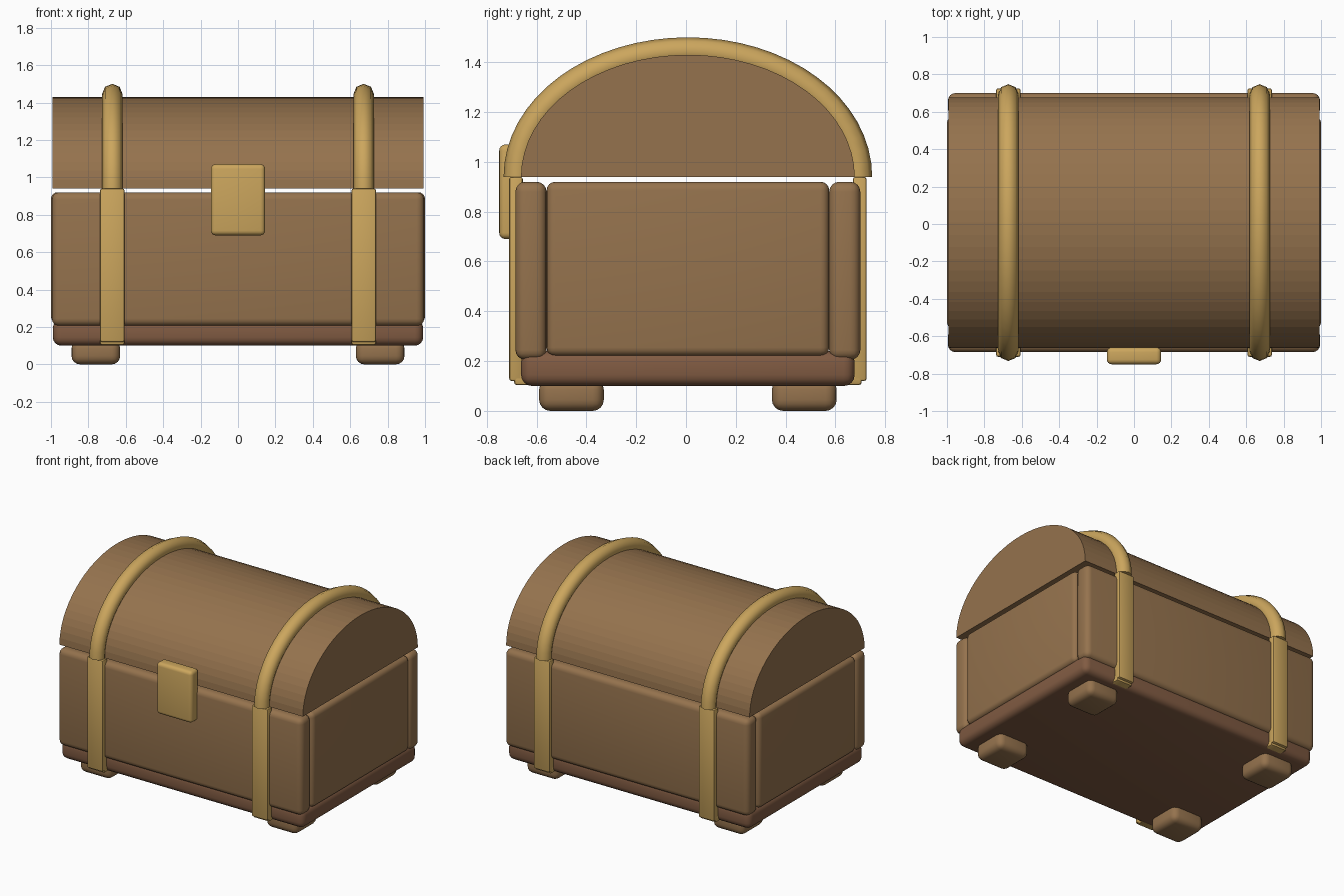
import bpy, bmesh
from math import sin, cos, pi, radians
from mathutils import Matrix, Vector

if "Cube" in bpy.data.objects:
    bpy.data.objects.remove(bpy.data.objects["Cube"])

CY = 0.0075          # chest middle; the lock pushes the bounding box forward
LID_Z = 0.94


def material(name, color):
    m = bpy.data.materials.new(name)
    m.diffuse_color = (*color, 1)
    m.use_nodes = True
    m.node_tree.nodes["Principled BSDF"].inputs["Base Color"].default_value = m.diffuse_color
    return m


WOOD = material("wood", (0.30, 0.17, 0.075))
DARK = material("dark_wood", (0.22, 0.105, 0.055))
BRASS = material("brass", (0.60, 0.38, 0.11))


def finish(ob, mat, smooth=True):
    ob.data.materials.append(mat)
    if smooth:
        bpy.ops.object.select_all(action='DESELECT')
        ob.select_set(True)
        bpy.context.view_layer.objects.active = ob
        bpy.ops.object.shade_smooth_by_angle(angle=radians(35))
    return ob


def mesh_object(name, bm):
    bmesh.ops.recalc_face_normals(bm, faces=bm.faces)
    me = bpy.data.meshes.new(name)
    bm.to_mesh(me)
    bm.free()
    ob = bpy.data.objects.new(name, me)
    bpy.context.collection.objects.link(ob)
    return ob


def box(name, x, y, z, mat, bevel=0.04, segments=4):
    """Rounded box from (min, max) ranges."""
    lo, hi = Vector((x[0], y[0], z[0])), Vector((x[1], y[1], z[1]))
    bm = bmesh.new()
    bmesh.ops.create_cube(bm, size=1, matrix=Matrix.Translation((lo + hi) / 2)
                          @ Matrix.Diagonal((*(hi - lo), 1)))
    bmesh.ops.bevel(bm, geom=bm.edges[:], offset=bevel, segments=segments,
                    profile=0.5, affect='EDGES')
    return finish(mesh_object(name, bm), mat)


def arch(ry, rz, n):
    return [(CY - ry * cos(pi * i / n), LID_Z + rz * sin(pi * i / n))
            for i in range(n + 1)]


# Body: floor, front and back walls, end walls
box("base", (-0.99, 0.99), (CY - 0.67, CY + 0.67), (0.10, 0.24), DARK, 0.045)
box("front_wall", (-0.995, 0.995), (-0.685, -0.56), (0.205, 0.92), WOOD)
box("back_wall", (-0.995, 0.995), (0.575, 0.70), (0.205, 0.92), WOOD)
for side, s in (("left", -1), ("right", 1)):
    xs = sorted((s * 0.875, s * 1.0))
    box(side + "_wall", xs, (-0.56, 0.575), (0.22, 0.92), WOOD, 0.035)

# Domed lid
bm = bmesh.new()
face = bm.faces.new([bm.verts.new((-0.993, y, z)) for y, z in arch(0.67, 0.49, 32)])
ext = bmesh.ops.extrude_face_region(bm, geom=[face], use_keep_orig=True)
moved = [g for g in ext["geom"] if isinstance(g, bmesh.types.BMVert)]
bmesh.ops.translate(bm, vec=(1.986, 0, 0), verts=moved)
finish(mesh_object("lid", bm), WOOD, smooth=False)

for side, s in (("left", -1), ("right", 1)):
    x = s * 0.672
    band = (x - 0.065, x + 0.065)
    # Brass hoop over the lid, swept as an eight-sided tube
    bm = bmesh.new()
    rings, n, r = [], 32, 0.055
    for i in range(n + 1):
        a = pi * i / n
        c = Vector((x, CY - 0.685 * cos(a), LID_Z + 0.505 * sin(a)))
        out = Vector((0, -0.505 * cos(a), 0.685 * sin(a))).normalized()
        rings.append([bm.verts.new(c + r * (out * cos(k * pi / 4)
                      + Vector((1, 0, 0)) * sin(k * pi / 4))) for k in range(8)])
    for p, q in zip(rings, rings[1:]):
        for k in range(8):
            bm.faces.new((p[k], p[k - 1], q[k - 1], q[k]))
    bm.faces.new(rings[0])
    bm.faces.new(rings[-1])
    hoop = finish(mesh_object(side + "_lid_hoop", bm), BRASS, smooth=False)
    bpy.ops.object.select_all(action='DESELECT')
    hoop.select_set(True)
    bpy.context.view_layer.objects.active = hoop
    bpy.ops.object.shade_smooth_by_angle(angle=radians(50))
    # Flat straps down the front and back, tied under the floor
    for end, y in (("front", (-0.71, -0.655)), ("back", (0.67, 0.725))):
        box(f"{side}_{end}_strap", band, y, (0.12, 0.94), BRASS, 0.01, 2)
    box(side + "_bottom_strap", band, (-0.69, 0.705), (0.104, 0.155), BRASS, 0.01, 2)
    # Feet
    for end, yc in (("front", -0.46), ("back", 0.475)):
        box(f"{side}_{end}_foot", (s * 0.76 - 0.13, s * 0.76 + 0.13),
            (yc - 0.13, yc + 0.13), (0, 0.13), WOOD, 0.045)

# Lock plate
box("lock_plate", (-0.145, 0.145), (-0.75, -0.66), (0.69, 1.07), BRASS, 0.025)
